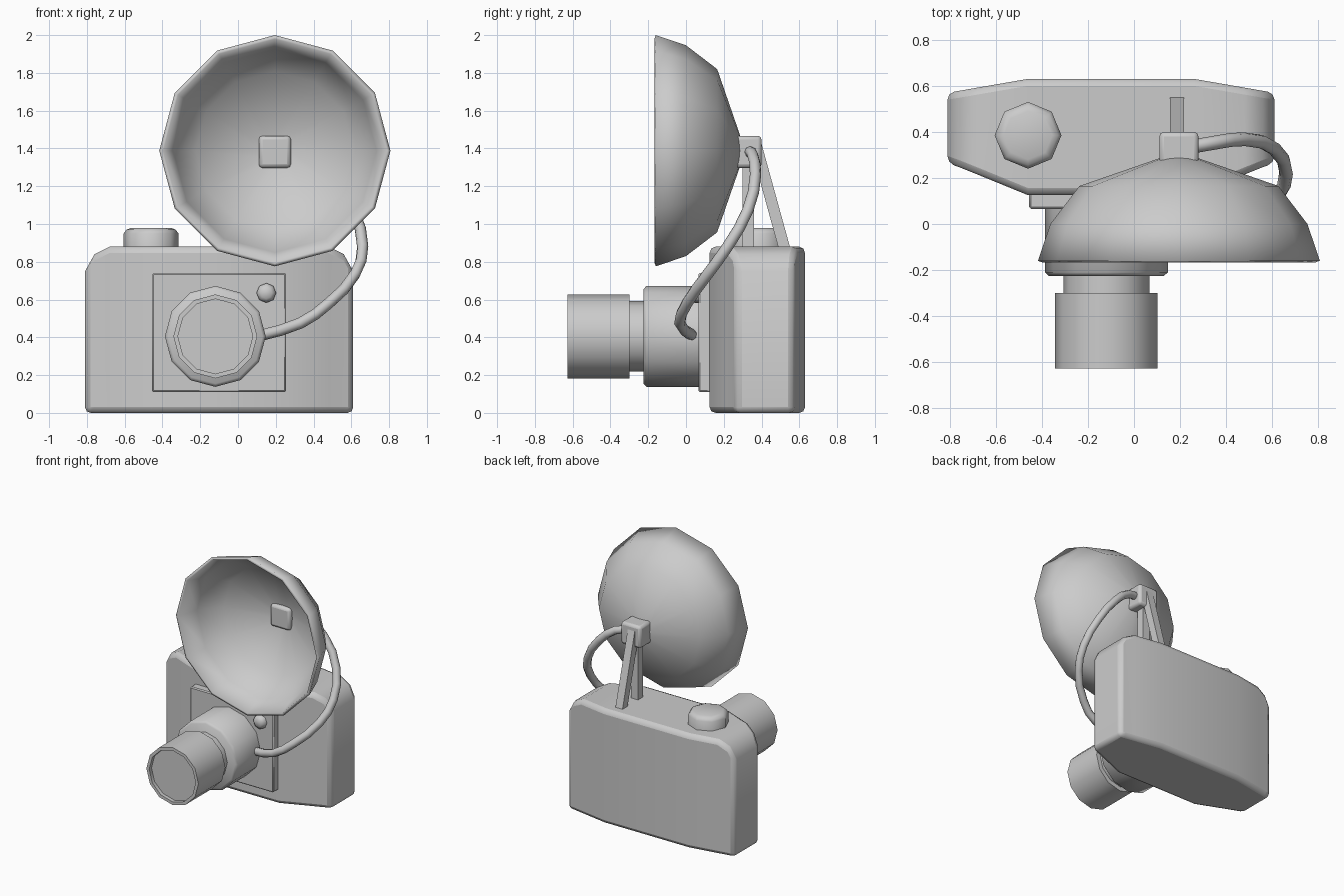
import bpy, bmesh
from math import radians, cos, sin, tau
from mathutils import Vector

if "Cube" in bpy.data.objects:
    bpy.data.objects.remove(bpy.data.objects["Cube"])


def finish(name, bm, bevel=0.0, segments=2, solid=0.0, limit=40):
    bmesh.ops.remove_doubles(bm, verts=bm.verts, dist=1e-5)
    bmesh.ops.recalc_face_normals(bm, faces=bm.faces)
    me = bpy.data.meshes.new(name)
    bm.to_mesh(me)
    bm.free()
    ob = bpy.data.objects.new(name, me)
    bpy.context.collection.objects.link(ob)
    bpy.ops.object.select_all(action='DESELECT')
    ob.select_set(True)
    bpy.context.view_layer.objects.active = ob
    bpy.ops.object.shade_smooth_by_angle(angle=radians(50))
    if solid:
        m = ob.modifiers.new("thickness", 'SOLIDIFY')
        m.thickness = solid
        m.offset = -1
    if bevel:
        m = ob.modifiers.new("bevel", 'BEVEL')
        m.width, m.segments = bevel, segments
        m.limit_method, m.angle_limit = 'ANGLE', radians(limit)
    return ob


def loft(bm, rings, cap=True):
    loops = [[bm.verts.new(p) for p in r] for r in rings]
    n = len(loops[0])
    for a, b in zip(loops, loops[1:]):
        for i in range(n):
            j = (i + 1) % n
            bm.faces.new((a[i], a[j], b[j], b[i]))
    if cap:
        bm.faces.new(loops[0])
        bm.faces.new(loops[-1])


def revolve(name, profile, centre, sides, axis='Y', cap=True, **kw):
    """profile: (position along axis, radius); centre: the other two coordinates"""
    bm = bmesh.new()
    rings = []
    for t, r in profile:
        ring = []
        for i in range(sides):
            u = centre[0] + r * cos(tau * i / sides)
            v = centre[1] + r * sin(tau * i / sides)
            ring.append((u, t, v) if axis == 'Y' else (u, v, t))
        rings.append(ring)
    loft(bm, rings, cap)
    return finish(name, bm, **kw)


def box(name, lo, hi, bevel, segments=2):
    bm = bmesh.new()
    loft(bm, [[(lo[0], lo[1], z), (hi[0], lo[1], z), (hi[0], hi[1], z), (lo[0], hi[1], z)]
              for z in (lo[2], hi[2])])
    return finish(name, bm, bevel, segments)


def strut(name, a, b, half):
    # square bar leaning in the yz plane
    a, b = Vector(a), Vector(b)
    d = (b - a).normalized()
    sx = Vector((half, 0, 0))
    sy = d.cross(Vector((1, 0, 0))) * half
    bm = bmesh.new()
    loft(bm, [[p - sx - sy, p + sx - sy, p + sx + sy, p - sx + sy] for p in (a, b)])
    return finish(name, bm)


# Camera body: rectangular sections lofted along x, mirrored about x = -0.1
half = [(0.71, 0.265, 0.57, 0.75), (0.66, 0.247, 0.578, 0.84),
        (0.58, 0.215, 0.592, 0.88), (0.36, 0.125, 0.63, 0.88)]
sections = [(-x, f, b, z) for x, f, b, z in half] + half[::-1]
bm = bmesh.new()
loft(bm, [[(x - 0.1, f, 0), (x - 0.1, b, 0), (x - 0.1, b, z), (x - 0.1, f, z)]
          for x, f, b, z in sections])
finish("camera_body", bm, bevel=0.03)

# Front plate, flash socket stud and shutter button
box("front_plate", (-0.455, 0.065, 0.11), (0.255, 0.2, 0.74), 0.008, 1)
revolve("front_stud", [(0.09, 0.052), (0.045, 0.052), (0.025, 0.03)], (0.15, 0.635), 8)
revolve("shutter_button", [(0.84, 0.145), (0.95, 0.145), (0.97, 0.13), (0.98, 0.105)],
        (-0.46, 0.385), 8, axis='Z')

# Lens: stepped barrel with a recessed glass
LENS = (-0.12, 0.405)
revolve("lens_base", [(0.1, 0.267), (-0.21, 0.267), (-0.225, 0.25)], LENS, 12)
revolve("lens_neck", [(-0.2, 0.187), (-0.32, 0.187)], LENS, 12)
revolve("lens_barrel", [(-0.3, 0.222), (-0.628, 0.222), (-0.628, 0.198), (-0.6, 0.198)],
        LENS, 12)

# Flash reflector dish
DISH = (0.195, 1.388)
bm_profile = [(-0.16, 0.612), (0.0, 0.558), (0.165, 0.432), (0.287, 0.08), (0.29, 0.0)]
revolve("flash_reflector", bm_profile, DISH, 12, cap=False, solid=0.022)

# Bulb socket through the dish and the two struts that hold it
box("flash_socket", (0.11, 0.23, 1.297), (0.28, 0.4, 1.467), 0.02)
strut("upright_strut", (0.187, 0.33, 0.85), (0.187, 0.33, 1.35), 0.03)
strut("slanted_strut", (0.187, 0.527, 0.85), (0.187, 0.37, 1.42), 0.03)

# Sync cable from socket to lens
path = [(0.25, 0.335, 1.385), (0.35, 0.353, 1.365), (0.48, 0.368, 1.26), (0.61, 0.326, 1.07),
        (0.66, 0.22, 0.88), (0.62, 0.115, 0.735), (0.48, 0.005, 0.58),
        (0.33, -0.033, 0.475), (0.12, 0.035, 0.41)]
cu = bpy.data.curves.new("sync_cable", 'CURVE')
cu.dimensions = '3D'
cu.bevel_depth, cu.bevel_resolution, cu.use_fill_caps = 0.03, 2, True
cu.resolution_u = 2
sp = cu.splines.new('BEZIER')
sp.bezier_points.add(len(path) - 1)
for bp, co in zip(sp.bezier_points, path):
    bp.co = co
    bp.handle_left_type = bp.handle_right_type = 'AUTO'
bpy.context.collection.objects.link(bpy.data.objects.new("sync_cable", cu))
